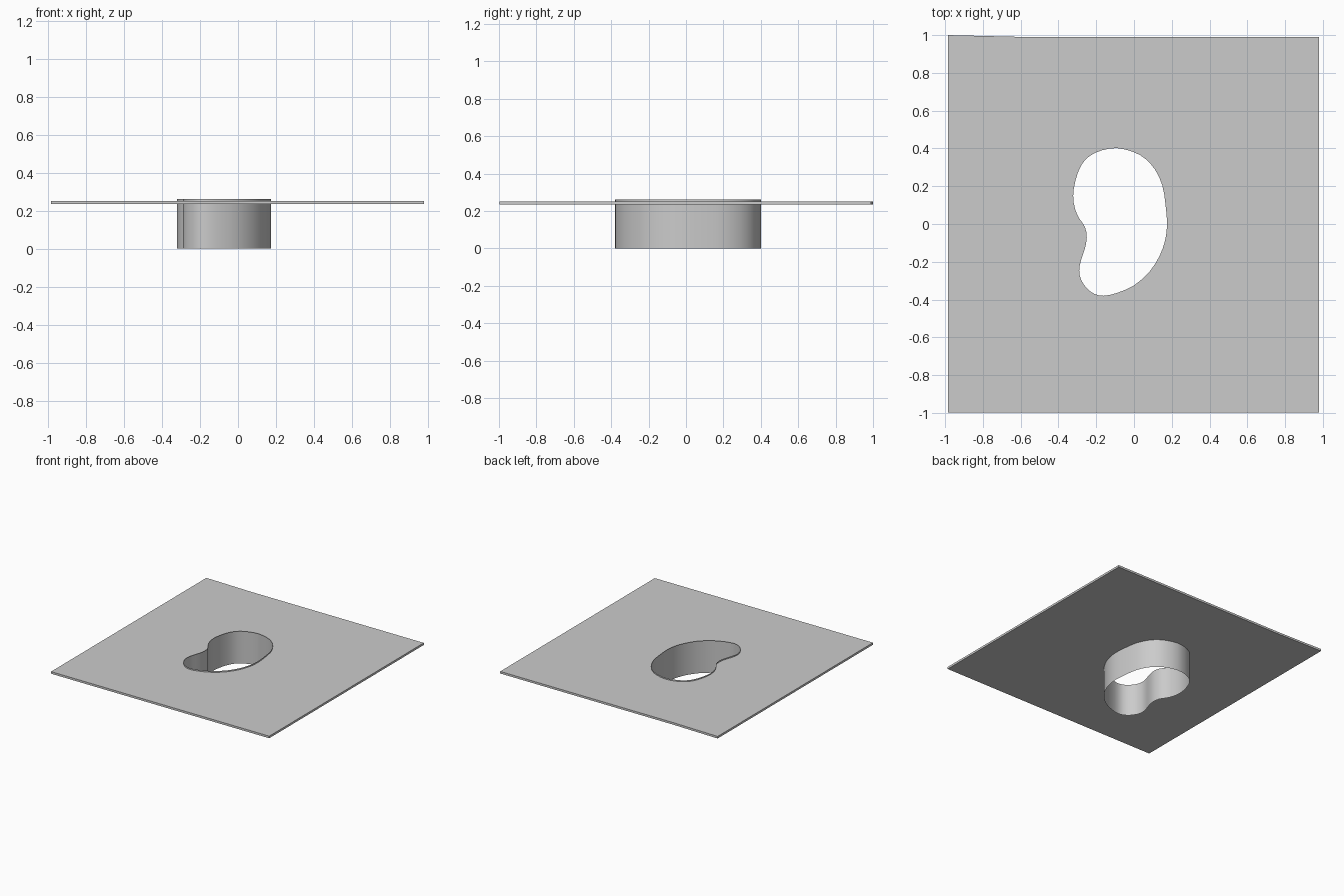
import bpy, bmesh
from mathutils import Vector

if "Cube" in bpy.data.objects:
    bpy.data.objects.remove(bpy.data.objects["Cube"])

# Kidney-shaped outline of the opening, clockwise from the top
KIDNEY = [(-.09, .402), (0, .38), (.06, .345), (.11, .29), (.15, .205), (.167, .1), (.175, 0),
          (.165, -.085), (.135, -.17), (.08, -.255), (0, -.325), (-.09, -.365), (-.16, -.38),
          (-.21, -.37), (-.25, -.34), (-.28, -.295), (-.29, -.245), (-.28, -.19), (-.26, -.13),
          (-.25, -.07), (-.26, -.015), (-.29, .03), (-.312, .08), (-.322, .15), (-.31, .23),
          (-.28, .31), (-.235, .36), (-.17, .39)]
# Slab outline with the slightly raised back left corner
SLAB = [(-.985, -.998), (.98, -.998), (.98, .99), (-.58, .99), (-.985, 1.0)]
SLAB_Z = (.234, .251)
WALL_Z = (0, .262)


def smooth_loop(pts, steps=2):
    """Closed Catmull-Rom curve through the points."""
    p = [Vector(q) for q in pts]
    n, out = len(p), []
    for i in range(n):
        a, b, c, d = p[i - 1], p[i], p[(i + 1) % n], p[(i + 2) % n]
        for s in range(steps):
            t = s / steps
            out.append(.5 * (2 * b + (c - a) * t + (2 * a - 5 * b + 4 * c - d) * t * t
                             + (3 * b - a - 3 * c + d) * t ** 3))
    return out


def edge_loop(bm, pts, z):
    vs = [bm.verts.new((x, y, z)) for x, y in pts]
    return [bm.edges.new((v, vs[(i + 1) % len(vs)])) for i, v in enumerate(vs)]


def finish(bm, name):
    bmesh.ops.recalc_face_normals(bm, faces=bm.faces[:])
    me = bpy.data.meshes.new(name)
    bm.to_mesh(me)
    bm.free()
    ob = bpy.data.objects.new(name, me)
    bpy.context.collection.objects.link(ob)
    bpy.ops.object.select_all(action='DESELECT')
    ob.select_set(True)
    bpy.context.view_layer.objects.active = ob
    bpy.ops.object.shade_smooth_by_angle()


def lift(bm, geom, dz):
    up = [g for g in geom if isinstance(g, bmesh.types.BMVert)]
    bmesh.ops.translate(bm, verts=up, vec=(0, 0, dz))


kidney = smooth_loop(KIDNEY)

# Flat slab with the opening cut through it
bm = bmesh.new()
edges = edge_loop(bm, SLAB, SLAB_Z[0]) + edge_loop(bm, kidney, SLAB_Z[0])
bmesh.ops.triangle_fill(bm, use_beauty=True, use_dissolve=False, edges=edges)
res = bmesh.ops.extrude_face_region(bm, geom=bm.faces[:], use_keep_orig=True)
lift(bm, res["geom"], SLAB_Z[1] - SLAB_Z[0])
finish(bm, "slab")

# Thin wall lining the opening, with a small lip above the slab
bm = bmesh.new()
res = bmesh.ops.extrude_edge_only(bm, edges=edge_loop(bm, kidney, WALL_Z[0]))
lift(bm, res["geom"], WALL_Z[1] - WALL_Z[0])
finish(bm, "basin_wall")
